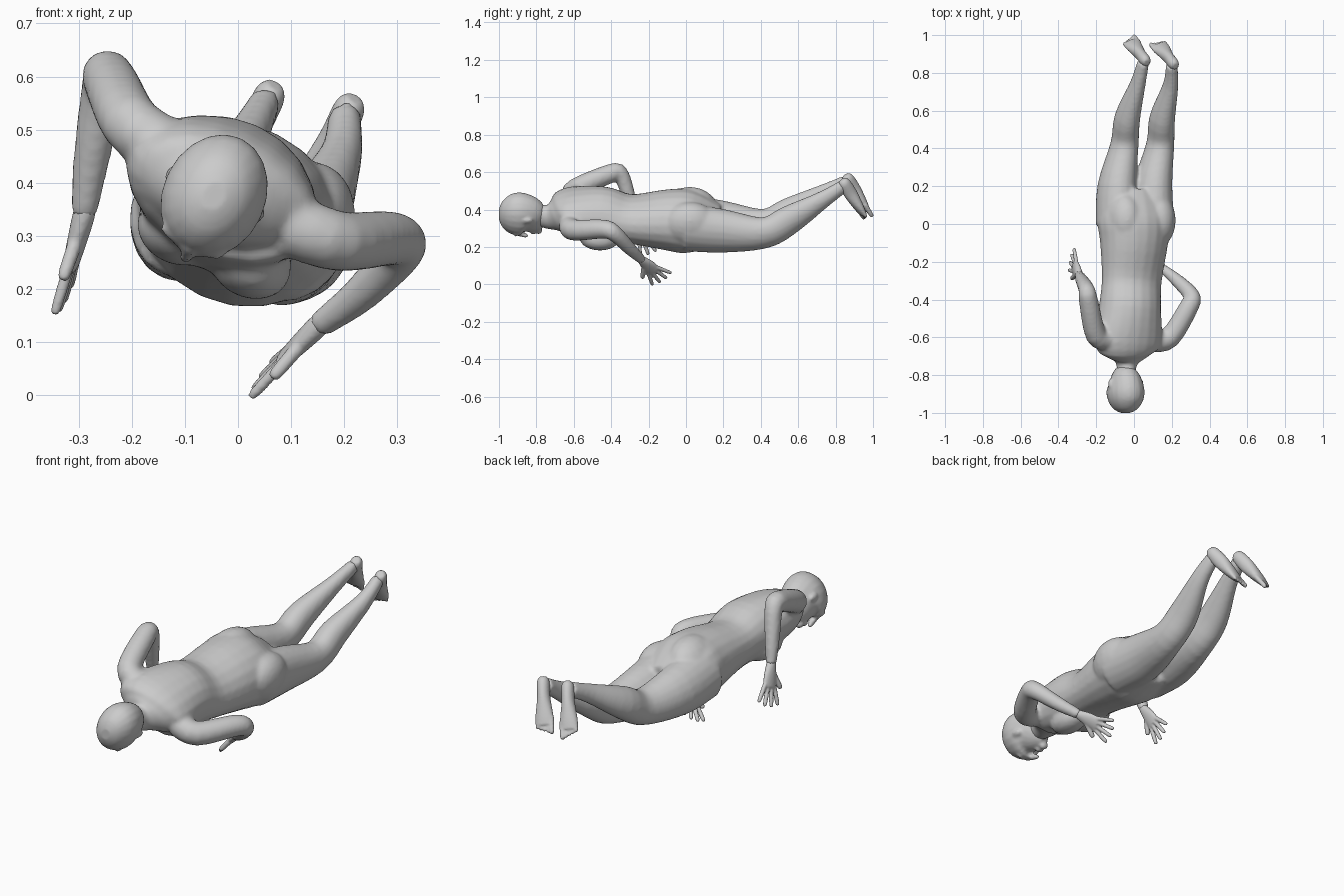
import bpy, bmesh, math
from mathutils import Vector, Matrix

cube = bpy.data.objects.get("Cube")
if cube:
    bpy.data.objects.remove(cube, do_unlink=True)

skin = bpy.data.materials.new("plain grey")
skin.use_nodes = True
grey = (0.6, 0.6, 0.6, 1)
skin.diffuse_color = grey
skin.node_tree.nodes["Principled BSDF"].inputs["Base Color"].default_value = grey

# The whole figure is rolled around its long axis
ROLL = Matrix.Rotation(math.radians(25), 4, 'Y')
UPRIGHT = Matrix.Identity(4)
ACROSS = Vector((1, 0, 0))
BODY_SIDE = ROLL @ ACROSS
SEGMENTS = 20


def spline(points, steps=4):
    """Smooth path through vectors of position, half width and half depth."""
    last = len(points) - 1
    path = []
    for i in range(last):
        before, start, end, after = (points[min(max(i + k, 0), last)] for k in (-1, 0, 1, 2))
        leave, arrive = (end - before) / 2, (after - start) / 2
        for k in range(steps):
            t = k / steps
            ease = t * t * (3 - 2 * t)
            path.append(start.lerp(end, ease) + leave * (t * (1 - t) ** 2)
                        - arrive * (t * t * (1 - t)))
    return path + [points[last]]


def tube(bm, points, side, depth=1.0):
    """Loft of ellipses along a path; depth is the thickness relative to the width."""
    path = spline([Vector(p if len(p) == 5 else (*p, p[-1] * depth)) for p in points])
    rings = []
    for i, p in enumerate(path):
        ahead, behind = path[min(i + 1, len(path) - 1)], path[max(i - 1, 0)]
        along = (ahead.xyz - behind.xyz).normalized()
        u = (side - along * side.dot(along)).normalized()
        v = along.cross(u)
        angles = [math.tau * k / SEGMENTS for k in range(SEGMENTS)]
        rings.append([bm.verts.new(p.xyz + u * (p[3] * math.cos(a)) + v * (p[4] * math.sin(a)))
                      for a in angles])
    for ring, following in zip(rings, rings[1:]):
        for k in range(SEGMENTS):
            n = (k + 1) % SEGMENTS
            bm.faces.new((ring[k], ring[n], following[n], following[k]))
    bm.faces.new(rings[0][::-1])
    bm.faces.new(rings[-1])


def between(start, end, rows):
    """Rows of (fraction of the way, half width, half depth) as tube points."""
    return [(*start.lerp(end, fraction), width, depth) for fraction, width, depth in rows]


def digit(bm, base, tip, radius, side):
    """Finger or toe with a narrowed end."""
    tube(bm, between(base, tip, [(-0.2, radius, radius), (0.8, radius * 0.9, radius * 0.9),
                                 (1, radius / 2, radius / 2)]), side)


def ball(bm, centre, size, turn=UPRIGHT):
    matrix = Matrix.Translation(centre) @ turn @ Matrix.Diagonal((*size, 1))
    bmesh.ops.create_uvsphere(bm, u_segments=SEGMENTS, v_segments=12, radius=1, matrix=matrix)


def fuse(name, bm, voxel, smoothing):
    """Blend the overlapping forms into one skin."""
    mesh = bpy.data.meshes.new(name)
    bm.to_mesh(mesh)
    bm.free()
    mesh.materials.append(skin)
    part = bpy.data.objects.new(name, mesh)
    bpy.context.collection.objects.link(part)
    blend = part.modifiers.new("blend", 'REMESH')
    blend.mode = 'VOXEL'
    blend.voxel_size = voxel
    blend.use_smooth_shade = True
    relax = part.modifiers.new("relax", 'SMOOTH')
    relax.factor = 0.5
    relax.iterations = smoothing


# Torso and neck: station along y, height, half width, half depth
body = bmesh.new()
torso = [(-0.82, 0.38, 0.05, 0.06), (-0.74, 0.36, 0.055, 0.065), (-0.69, 0.37, 0.13, 0.085),
         (-0.63, 0.385, 0.19, 0.12), (-0.45, 0.375, 0.17, 0.145), (-0.3, 0.35, 0.165, 0.125),
         (-0.1, 0.345, 0.185, 0.16), (0.02, 0.335, 0.195, 0.165), (0.17, 0.31, 0.15, 0.11)]
tube(body, [(0.06 * min(0, y + 0.1), y, z, w, d) for y, z, w, d in torso], BODY_SIDE)

# Chest and seat, placed to either side of the rolled middle line
for s in (-1, 1):
    ball(body, Vector((-0.045, -0.46, 0.28)) + BODY_SIDE * (s * 0.075), (0.08, 0.11, 0.065), ROLL)
    ball(body, Vector((0.03, 0.02, 0.36)) + BODY_SIDE * (s * 0.095), (0.1, 0.15, 0.125), ROLL)

# Legs: one path, shifted for the other side and drawn together at the feet
leg = [(-0.09, 0, 0.35, 0.11), (-0.09, 0.2, 0.33, 0.1), (-0.05, 0.42, 0.32, 0.072),
       (-0.035, 0.56, 0.39, 0.066), (0.02, 0.74, 0.49, 0.04), (0.05, 0.86, 0.55, 0.03)]
LEG_SHIFT = Vector((0.19, 0, -0.045))
FOOT_SHIFT = Vector((0.15, -0.018, -0.025))
for amount in (0, 1):
    path = []
    for i, (x, y, z, width) in enumerate(leg):
        shift = LEG_SHIFT.lerp(FOOT_SHIFT, (i / 5) ** 4) * amount
        path.append((*(Vector((x, y, z)) + shift), width))
    tube(body, path, BODY_SIDE, 1.2)

# Arms, bent at the elbow and narrowing to the wrist
RIGHT_WRIST = Vector((-0.29, -0.27, 0.34))
LEFT_WRIST = Vector((0.15, -0.235, 0.13))
right_arm = [(-0.13, -0.61, 0.46), (-0.2, -0.59, 0.51), (-0.24, -0.41, 0.59),
             (-0.25, -0.35, 0.59), (-0.275, -0.3, 0.45), RIGHT_WRIST]
left_arm = [(0.1, -0.62, 0.32), (0.19, -0.6, 0.29), (0.29, -0.44, 0.295),
            (0.305, -0.38, 0.27), (0.23, -0.3, 0.19), LEFT_WRIST]
for joints, side in ((right_arm, Vector((1, 0, 0))), (left_arm, Vector((0, 0, 1)))):
    tube(body, [(*p, 0.06 - 0.035 * (i / 5) ** 1.5) for i, p in enumerate(joints)], side)
fuse("body", body, 0.01, 6)

# Head in its own frame: crown towards -y, face towards -z
head = bmesh.new()
skull = [(-0.1, 0, 0.025), (-0.08, 0, 0.06), (-0.04, 0, 0.087), (0.01, 0, 0.097),
         (0.06, -0.01, 0.086), (0.1, -0.045, 0.06), (0.13, -0.075, 0.025)]
tube(head, [(0, y, z, w) for y, z, w in skull], ACROSS, 1.24)

# Nose, lips, chin, brows, eyes and ears
digit(head, Vector((0, -0.01, -0.11)), Vector((0, 0.055, -0.13)), 0.014, ACROSS)
ball(head, (0, 0.08, -0.1), (0.026, 0.014, 0.018))
ball(head, (0, 0.112, -0.095), (0.024, 0.02, 0.02))
for s in (-1, 1):
    ball(head, (s * 0.037, -0.01, -0.092), (0.03, 0.012, 0.018))
    ball(head, (s * 0.037, 0.012, -0.09), (0.018, 0.01, 0.012))
    ball(head, (s * 0.09, 0.05, 0), (0.01, 0.03, 0.018), Matrix.Rotation(s * 0.35, 4, 'Y'))
head.transform(Matrix.Translation((-0.045, -0.9, 0.375)) @ ROLL)
fuse("head", head, 0.008, 3)


def hand(name, wrist, tip, fan):
    """Palm with four spread fingers and a thumb; fan points away from the thumb."""
    bm = bmesh.new()
    reach = tip - wrist
    along = reach.normalized()
    fan = (fan - along * fan.dot(along)).normalized()
    knuckles = wrist.lerp(tip, 0.5)
    tube(bm, between(wrist, tip, [(-0.12, 0.016, 0.016), (0, 0.024, 0.021),
                                  (0.3, 0.038, 0.018), (0.55, 0.04, 0.014)]), fan)
    for i in range(4):
        spread = i - 1.5
        base = knuckles + fan * (spread * 0.02)
        angle = spread * 0.25
        length = reach.length * (0.52 - 0.04 * abs(spread))
        pointing = along * math.cos(angle) + fan * math.sin(angle)
        digit(bm, base, base + pointing * length, 0.011, fan)
    base = wrist.lerp(tip, 0.2) - fan * 0.015
    digit(bm, base, base + (along - fan * 0.9).normalized() * 0.09, 0.014, fan)
    fuse(name, bm, 0.005, 2)


hand("left_hand", LEFT_WRIST, Vector((0.035, -0.12, 0.02)), Vector((0.4, 0.8, 0.6)))
hand("right_hand", RIGHT_WRIST, Vector((-0.335, -0.18, 0.165)), Vector((0.25, 0.9, 0.5)))


def foot(name, shift, inner):
    """Trailing foot; inner is the side of the big toe."""
    bm = bmesh.new()
    heel = Vector((0.06, 0.865, 0.565)) + shift
    toe = Vector((-0.03, 0.98, 0.375)) + shift
    along = (toe - heel).normalized()
    across = Vector((0.85, 0.35, -0.2))
    across = (across - along * across.dot(along)).normalized()
    tube(bm, between(heel, toe, [(-0.1, 0.016, 0.018), (0, 0.029, 0.033), (0.3, 0.03, 0.036),
                                 (0.65, 0.042, 0.026), (0.86, 0.043, 0.016)]), across)
    for i in range(5):
        offset = across * (inner * (0.033 - i * 0.017))
        radius = 0.009 if i else 0.013
        end = heel.lerp(toe, 1.04 - 0.03 * i)
        digit(bm, heel.lerp(toe, 0.75) + offset, end + offset, radius, across)
    fuse(name, bm, 0.006, 2)


foot("right_foot", Vector(), 1)
foot("left_foot", FOOT_SHIFT, -1)
